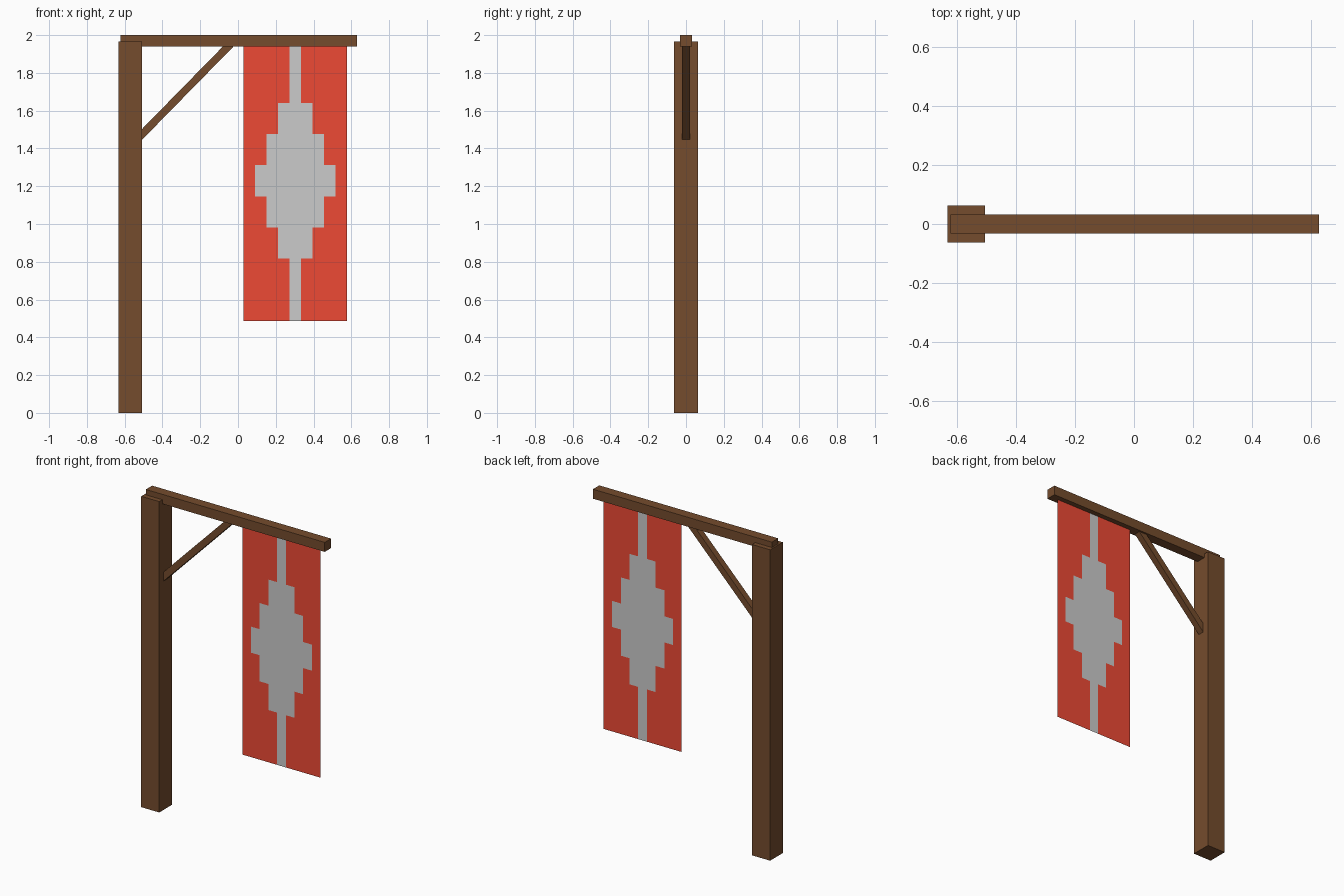
import bpy, bmesh, math
from mathutils import Matrix, Vector

if "Cube" in bpy.data.objects:
    bpy.data.objects.remove(bpy.data.objects["Cube"])


def material(name, rgb):
    m = bpy.data.materials.new(name)
    m.diffuse_color = (*rgb, 1)
    m.use_nodes = True
    m.node_tree.nodes["Principled BSDF"].inputs["Base Color"].default_value = m.diffuse_color
    return m


wood = material("brown_wood", (0.176, 0.072, 0.026))
red = material("red_cloth", (0.85, 0.068, 0.035))
pale = material("pale_cloth", (0.8, 0.8, 0.8))


def add_object(name, bm, mats):
    mesh = bpy.data.meshes.new(name)
    bm.to_mesh(mesh)
    bm.free()
    for m in mats:
        mesh.materials.append(m)
    obj = bpy.data.objects.new(name, mesh)
    bpy.context.collection.objects.link(obj)
    return obj


def timber(name, centre, size, tilt=0.0):
    bm = bmesh.new()
    bmesh.ops.create_cube(bm, size=1, matrix=Matrix.Diagonal((*size, 1)))
    obj = add_object(name, bm, [wood])
    obj.location = centre
    obj.rotation_euler.y = tilt
    return obj


# Upright post and horizontal beam let into its top
timber("post", (-0.57, 0, 0.983), (0.126, 0.126, 1.966))
timber("beam", (0.003, 0, 1.97), (1.252, 0.063, 0.06))

# Diagonal brace, both ends buried in the timbers
low, high = Vector((-0.535, 0, 1.447)), Vector((-0.03, 0, 1.962))
run = high - low
timber("brace", (low + high) / 2, (run.length, 0.04, 0.04),
       -math.atan2(run.z, run.x))

# Hanging banner: thin sheet of 9 x 9 cells with a stepped diamond
LEFT, RIGHT, BOTTOM, TOP = 0.03, 0.578, 0.486, 1.972
ROW_WIDTHS = (1, 1, 3, 5, 7, 5, 3, 1, 1)
N = len(ROW_WIDTHS)
bm = bmesh.new()
grid = [[bm.verts.new((LEFT + (RIGHT - LEFT) * i / N, 0,
                       BOTTOM + (TOP - BOTTOM) * j / N))
         for i in range(N + 1)] for j in range(N + 1)]
for j, width in enumerate(ROW_WIDTHS):
    for i in range(N):
        face = bm.faces.new((grid[j][i], grid[j][i + 1],
                             grid[j + 1][i + 1], grid[j + 1][i]))
        face.material_index = int(abs(i - N // 2) <= width // 2)
add_object("banner", bm, [red, pale])
